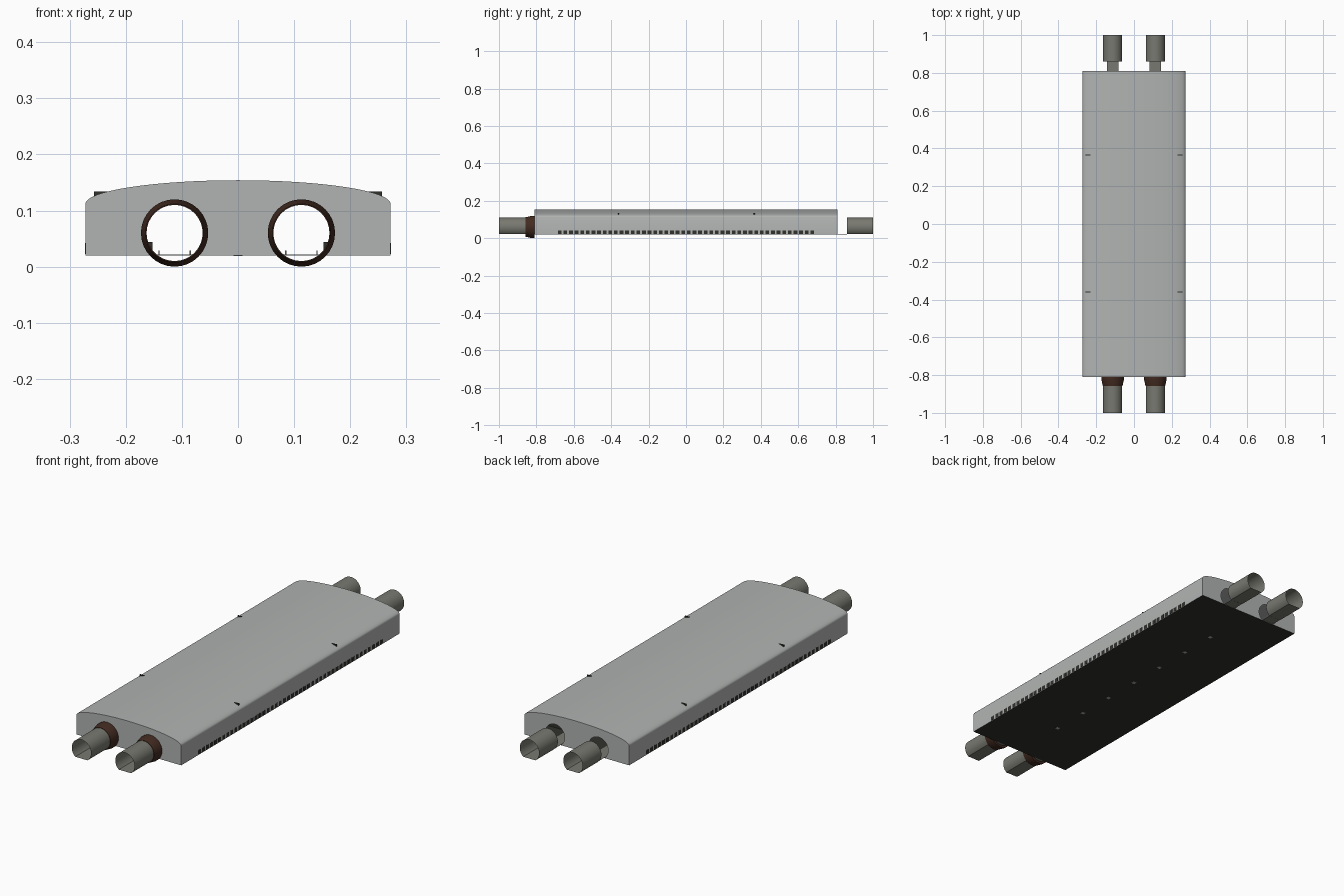
import bpy, bmesh, math

if "Cube" in bpy.data.objects:
    bpy.data.objects.remove(bpy.data.objects["Cube"])

def mat(name, rgb):
    m = bpy.data.materials.new(name)
    m.diffuse_color = (*rgb, 1)
    m.use_nodes = True
    m.node_tree.nodes["Principled BSDF"].inputs["Base Color"].default_value = m.diffuse_color
    return m

GREY = mat("light_grey", (0.44, 0.455, 0.445))
STEEL = mat("olive_steel", (0.19, 0.19, 0.165))
RUST = mat("rust_brown", (0.055, 0.024, 0.015))
DARK = mat("dark_underside", (0.03, 0.03, 0.024))

PX, PZ, PR, FLOOR = 0.113, 0.06, 0.05, 0.0215   # pipe centre, radius, flat floor
HW, Z0, ZS, ZT, HL = 0.272, 0.02, 0.112, 0.154, 0.81  # body section and half length

def finish(bm, name, mats, smooth=True):
    me = bpy.data.meshes.new(name)
    bm.to_mesh(me)
    bm.free()
    ob = bpy.data.objects.new(name, me)
    bpy.context.collection.objects.link(ob)
    for m in mats:
        me.materials.append(m)
    if smooth:
        bpy.context.view_layer.objects.active = ob
        ob.select_set(True)
        bpy.ops.object.shade_smooth_by_angle(angle=math.radians(30))
        ob.select_set(False)
    return ob

def add_box(bm, x0, x1, y0, y1, z0, z1):
    v = [bm.verts.new((x, y, z)) for x in (x0, x1) for y in (y0, y1) for z in (z0, z1)]
    for f in ((0, 1, 3, 2), (4, 6, 7, 5), (0, 4, 5, 1), (2, 3, 7, 6), (0, 2, 6, 4), (1, 5, 7, 3)):
        bm.faces.new([v[i] for i in f])

def d_section(cx, n=32):
    """Round pipe section with its bottom cut flat at the floor height."""
    a0 = math.asin((FLOOR - PZ) / PR)
    a1 = math.pi - a0
    return [(cx + PR * math.cos(a0 + (a1 - a0) * i / n),
             PZ + PR * math.sin(a0 + (a1 - a0) * i / n)) for i in range(n + 1)]

def loop(bm, pts, y):
    return [bm.verts.new((x, y, z)) for x, z in pts]

def skin(bm, a, b):
    n = len(a)
    return [bm.faces.new((a[i], b[i], b[(i + 1) % n], a[(i + 1) % n])) for i in range(n)]

# Hollow body: domed section, end walls pierced by the pipe openings
section = [(HW, Z0)] + [(HW * math.cos(math.pi * i / 32),
                         ZS + (ZT - ZS) * math.sin(math.pi * i / 32)) for i in range(33)] + [(-HW, Z0)]
bm = bmesh.new()
rings = []
for y in (-HL, HL):
    outer = loop(bm, section, y)
    rings.append(outer)
    edges = []
    for lp in [outer] + [loop(bm, d_section(s * PX), y) for s in (-1, 1)]:
        edges += [bm.edges.new((lp[i], lp[(i + 1) % len(lp)])) for i in range(len(lp))]
    bmesh.ops.triangle_fill(bm, edges=edges, use_beauty=True, normal=(0, math.copysign(1, y), 0))
skin(bm, rings[0], rings[1])
bmesh.ops.recalc_face_normals(bm, faces=bm.faces)
for f in bm.faces:                       # dark underside
    if all(v.co.z < Z0 + 0.001 for v in f.verts):
        f.material_index = 1
finish(bm, "body_shell", [GREY, DARK])

for s, side in ((-1, "left"), (1, "right")):
    cx = s * PX
    # Open end pipes with flat floors
    for end, y0, y1 in (("front", -1.0, -HL), ("back", 0.86, 1.0)):
        bm = bmesh.new()
        skin(bm, loop(bm, d_section(cx), y0), loop(bm, d_section(cx), y1))
        bmesh.ops.recalc_face_normals(bm, faces=bm.faces)
        finish(bm, f"{end}_pipe_{side}", [STEEL])

    # Floor strip linking the pipes, with low fins along both edges
    bm = bmesh.new()
    add_box(bm, cx - 0.03, cx + 0.03, -HL, 0.86, Z0 + 0.001, FLOOR)
    for e in (-1, 1):
        add_box(bm, cx + e * 0.028 - 0.001, cx + e * 0.028 + 0.001, -0.68, 0.68, FLOOR, 0.029)
    finish(bm, f"floor_strip_{side}", [STEEL], False)

    # Flared front collar
    bm = bmesh.new()
    prof = [(0.05, -HL), (0.06, -HL), (0.06, -0.822), (0.052, -0.858), (0.05, -0.858)]
    circ = [[bm.verts.new((cx + r * math.cos(t * math.pi / 16), y, PZ + r * math.sin(t * math.pi / 16)))
             for t in range(32)] for r, y in prof]
    for i in range(len(prof)):
        skin(bm, circ[i], circ[(i + 1) % len(prof)])
    bmesh.ops.recalc_face_normals(bm, faces=bm.faces)
    finish(bm, f"front_collar_{side}", [RUST])

    # Inner rail with ribs that show along the foot of the side wall
    bm = bmesh.new()
    xs = sorted((s * 0.152, s * 0.268))
    add_box(bm, xs[0], xs[1], -0.68, 0.68, 0.0205, 0.044)
    xs = sorted((s * 0.268, s * (HW + 0.0005)))
    for i in range(46):
        y = -0.675 + 0.03 * i
        add_box(bm, xs[0], xs[1], y - 0.01, y + 0.01, 0.0225, 0.042)
    finish(bm, f"side_rail_{side}", [DARK], False)

    # Small tabs on the shoulders
    bm = bmesh.new()
    xs = sorted((s * 0.23, s * 0.257))
    for y in (-0.36, 0.365):
        add_box(bm, xs[0], xs[1], y - 0.003, y + 0.003, 0.115, 0.134)
    finish(bm, f"shoulder_tabs_{side}", [DARK], False)

# Row of light studs under the body
bm = bmesh.new()
for i in range(7):
    y = -0.54 + 0.18 * i
    add_box(bm, -0.008, 0.008, y - 0.008, y + 0.008, 0.019, 0.0205)
finish(bm, "underside_studs", [GREY], False)
